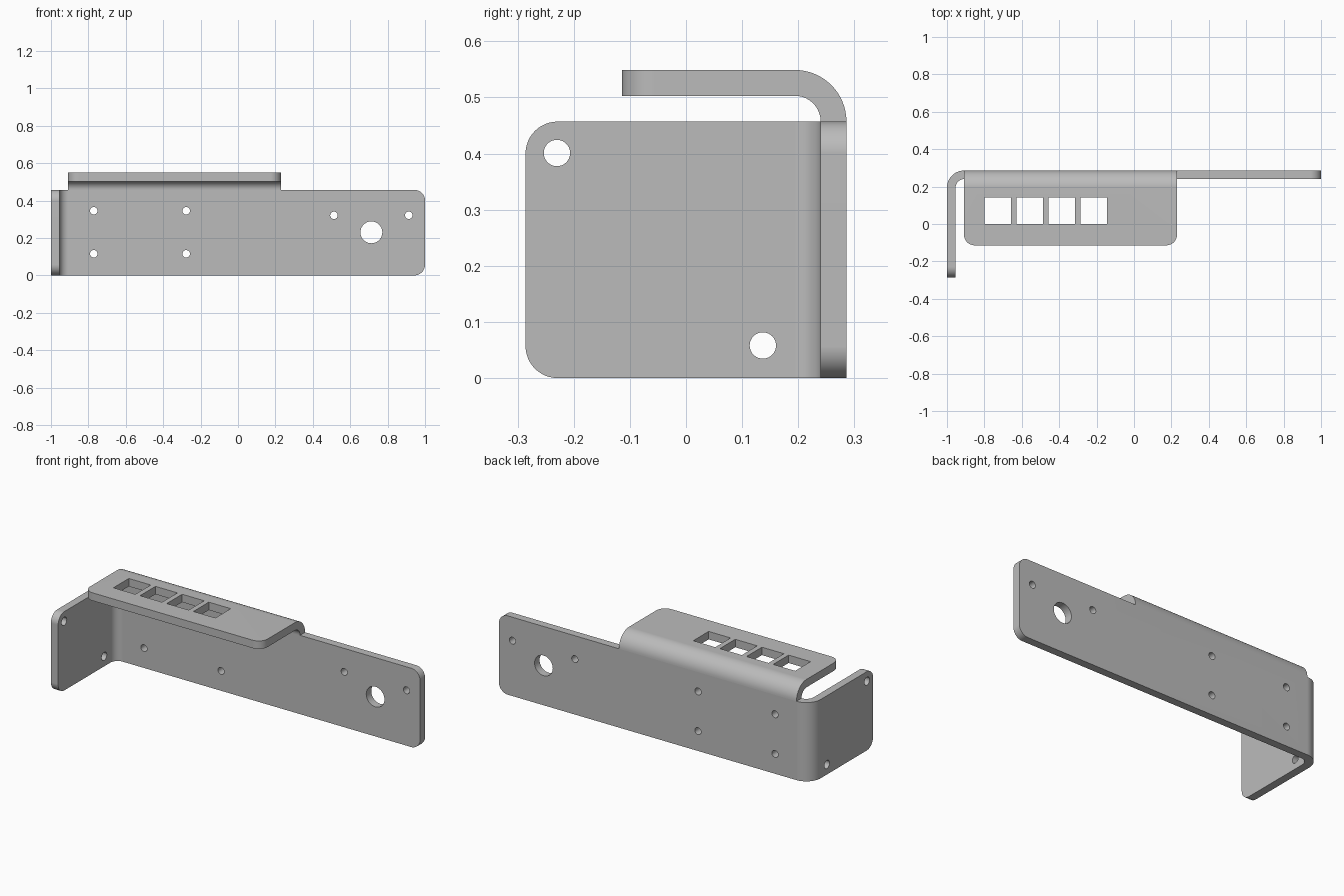
import bpy, bmesh
from math import sin, cos, pi
from mathutils import Vector, Matrix

cube = bpy.data.objects.get("Cube")
if cube:
    bpy.data.objects.remove(cube, do_unlink=True)

T = 0.046            # sheet thickness
R = 0.092            # outer bend radius
CORNER = 0.057       # rounded panel corners
DEPTH = 0.286        # half depth
HEIGHT = 0.457       # wall height

steel = bpy.data.materials.new("grey_steel")
steel.use_nodes = True
GREY = (0.5, 0.5, 0.5, 1)
steel.diffuse_color = GREY
steel.node_tree.nodes["Principled BSDF"].inputs["Base Color"].default_value = GREY


def arc(cx, cy, r, start, end, steps=16):
    angles = [start + (end - start) * i / steps for i in range(steps + 1)]
    return [(cx + r * cos(a), cy + r * sin(a)) for a in angles]


def extruded(name, points, offset, is_corner):
    """Extrude a 3D outline and round the chosen corner edges."""
    bm = bmesh.new()
    face = bm.faces.new([bm.verts.new(p) for p in points])
    new = bmesh.ops.extrude_face_region(bm, geom=[face])["geom"]
    bmesh.ops.translate(bm, vec=offset,
                        verts=[v for v in new if isinstance(v, bmesh.types.BMVert)])
    bmesh.ops.recalc_face_normals(bm, faces=bm.faces)
    corners = [e for e in bm.edges if is_corner(e)]
    bmesh.ops.bevel(bm, geom=corners, offset=CORNER, offset_type='OFFSET',
                    segments=12, profile=0.5, affect='EDGES')
    return make_object(name, bm)


def make_object(name, bm):
    mesh = bpy.data.meshes.new(name)
    bm.to_mesh(mesh)
    bm.free()
    mesh.materials.append(steel)
    obj = bpy.data.objects.new(name, mesh)
    bpy.context.collection.objects.link(obj)
    return obj


def drill(bm, centre, radius, axis):
    turn = Vector(axis).to_track_quat('Z', 'Y').to_matrix().to_4x4()
    bmesh.ops.create_cone(bm, cap_ends=True, segments=40, radius1=radius, radius2=radius,
                          depth=0.14, matrix=Matrix.Translation(centre) @ turn)


def finish(obj, cutter_bm):
    """Cut the openings, then shade bends smooth and keep panels flat."""
    cutter = make_object(obj.name + "_cutter", cutter_bm)
    cutter.hide_render = True
    bpy.ops.object.select_all(action='DESELECT')
    obj.select_set(True)
    bpy.context.view_layer.objects.active = obj
    cut = obj.modifiers.new("openings", 'BOOLEAN')
    cut.operation, cut.solver, cut.object = 'DIFFERENCE', 'EXACT', cutter
    bpy.ops.object.modifier_apply(modifier=cut.name)
    bpy.data.objects.remove(cutter, do_unlink=True)
    bpy.ops.object.shade_smooth_by_angle(angle=pi / 6)
    weighted = obj.modifiers.new("flat_panels", 'WEIGHTED_NORMAL')
    weighted.keep_sharp = True


def along(edge, axis):
    d = edge.verts[1].co - edge.verts[0].co
    return abs(d[axis]) > 0.99 * d.length


# Back wall and side wall: one L-shaped bent sheet, extruded upward
cx, cy = -1 + R, DEPTH - R
outline = ([(1, DEPTH)] + arc(cx, cy, R, pi / 2, pi)
           + [(-1, -DEPTH), (-1 + T, -DEPTH)]
           + arc(cx, cy, R - T, pi, pi / 2) + [(1, DEPTH - T)])


def wall_corner(e):
    v = e.verts[0].co
    return (along(e, 1) and v.x > 0.99) or (along(e, 0) and v.y < -DEPTH + 0.01)


walls = extruded("back_and_side_wall", [(x, y, 0) for x, y in outline],
                 (0, 0, HEIGHT), wall_corner)

holes = bmesh.new()
back_y = DEPTH - T / 2
for x in (-0.771, -0.277):
    for z in (0.115, 0.345):
        drill(holes, (x, back_y, z), 0.02, (0, 1, 0))
for x in (0.513, 0.913):
    drill(holes, (x, back_y, 0.321), 0.02, (0, 1, 0))
drill(holes, (0.713, back_y, 0.23), 0.0585, (0, 1, 0))
for y, z in ((-0.23, 0.401), (0.137, 0.058)):
    drill(holes, (-1 + T / 2, y, z), 0.0235, (1, 0, 0))
finish(walls, holes)

# Top flange: bent forward from the upper edge of the back wall
LEFT, RIGHT, FRONT = 0.23, -0.909, -0.114
profile = (arc(DEPTH - R, HEIGHT, R, 0, pi / 2)
           + [(FRONT, HEIGHT + R), (FRONT, HEIGHT + R - T)]
           + arc(DEPTH - R, HEIGHT, R - T, pi / 2, 0))
flange = extruded("top_flange", [(RIGHT, y, z) for y, z in profile],
                  (LEFT - RIGHT, 0, 0),
                  lambda e: along(e, 2) and e.verts[0].co.y < FRONT + 0.01)

# Row of square windows in the flange
windows = bmesh.new()
for i in range(4):
    centre = Vector((-0.729 + i * 0.171, 0.071, HEIGHT + R - T / 2))
    bmesh.ops.create_cube(windows, size=0.141, matrix=Matrix.Translation(centre))
finish(flange, windows)
